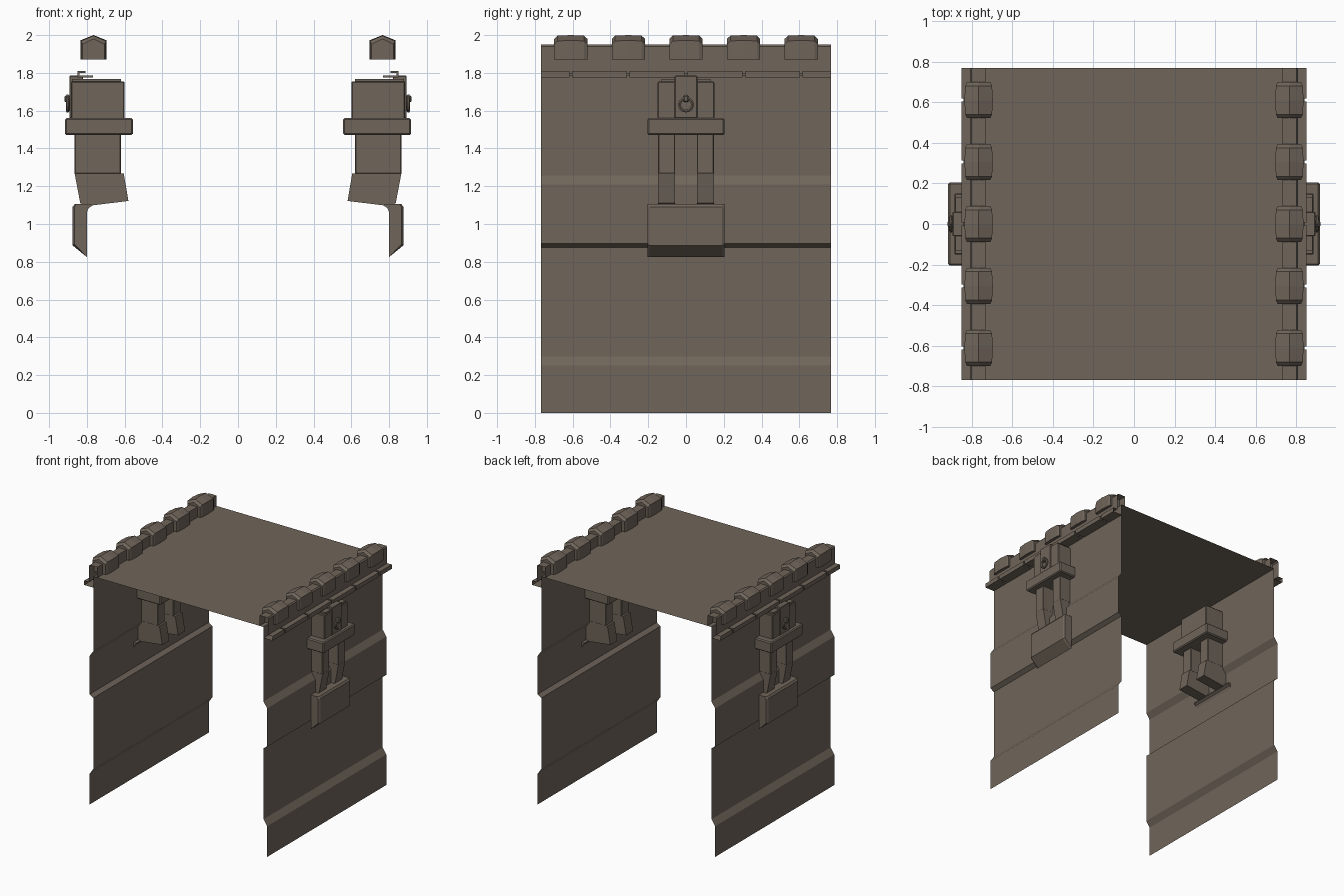
import bpy, bmesh, math
from mathutils import Vector

if "Cube" in bpy.data.objects:
    bpy.data.objects.remove(bpy.data.objects["Cube"])

stone = bpy.data.materials.new("brown_grey_stone")
stone.diffuse_color = (0.16, 0.13, 0.103, 1)
stone.use_nodes = True
stone.node_tree.nodes["Principled BSDF"].inputs["Base Color"].default_value = stone.diffuse_color


def finish(bm, name, mirror=True, solid=True):
    if solid:
        bmesh.ops.recalc_face_normals(bm, faces=bm.faces)
    me = bpy.data.meshes.new(name)
    bm.to_mesh(me)
    bm.free()
    me.materials.append(stone)
    ob = bpy.data.objects.new(name, me)
    bpy.context.collection.objects.link(ob)
    if mirror:
        ob.modifiers.new("mirror", "MIRROR").use_axis[0] = True
    return ob


def loft(name, sections, closed=False, mirror=True):
    """Join (y, [(x, z), ...]) sections; closed sections get end caps."""
    bm = bmesh.new()
    rows = [[bm.verts.new((x, y, z)) for x, z in prof] for y, prof in sections]
    n = len(rows[0])
    for a, b in zip(rows, rows[1:]):
        for i in range(n if closed else n - 1):
            j = (i + 1) % n
            bm.faces.new((a[i], b[i], b[j], a[j]))
    if closed:
        bm.faces.new(rows[0])
        bm.faces.new(rows[-1])
    return finish(bm, name, mirror, closed)


def box(name, x0, x1, y0, y1, z0, z1, bevel=0.0):
    bm = bmesh.new()
    bmesh.ops.create_cube(bm, size=1)
    for v in bm.verts:
        v.co = Vector(((x0 + x1) / 2 + v.co.x * (x1 - x0),
                       (y0 + y1) / 2 + v.co.y * (y1 - y0),
                       (z0 + z1) / 2 + v.co.z * (z1 - z0)))
    if bevel:
        bmesh.ops.bevel(bm, geom=bm.edges[:], offset=bevel, segments=1, affect='EDGES')
    return finish(bm, name)


D = 0.767                       # half depth
spots = [-0.61, -0.305, 0, 0.305, 0.61]

# Thin walls and roof, one open sheet
wall = [(.80, 0), (.80, .25), (.767, .298), (.767, .876), (.80, .898),
        (.80, 1.21), (.767, 1.258), (.767, 1.865)]
wall += [(-x, z) for x, z in reversed(wall)]
loft("walls_and_roof", [(-D, wall), (D, wall)], mirror=False)

# Eaves trim with small grooves in its ledge
upper = [(.808, 1.94), (.80, 1.95), (.732, 1.95), (.732, 1.865)]
full = [(.767, 1.775), (.85, 1.775), (.85, 1.81), (.808, 1.81)] + upper
groove = [(.767, 1.785), (.84, 1.785), (.84, 1.80), (.808, 1.80)] + upper
sections = [(-D, full)]
for c in spots:
    sections += [(c - .007, full), (c - .007, groove), (c + .007, groove), (c + .007, full)]
loft("eaves_trim", sections + [(D, full)])

# Ridge blocks along the eaves
def block_profile(w, drop):
    return [(.765 - w, 1.87), (.765 + w, 1.87), (.765 + w, 1.972 - drop),
            (.765, 2.0 - drop), (.765 - w, 1.972 - drop)]

for c in spots:
    loft("ridge_block", [(c - .088, block_profile(.058, .02)), (c - .07, block_profile(.066, .003)),
                         (c, block_profile(.07, 0)),
                         (c + .07, block_profile(.066, .003)), (c + .088, block_profile(.058, .02))],
         closed=True)

# Bracket head and collar, passing through the wall
box("bracket_head", .60, .885, -.15, .15, 1.55, 1.755, .005)
box("bracket_head_cap", .62, .88, -.13, .13, 1.75, 1.768)
box("bracket_front_plate", .82, .893, -.06, .06, 1.56, 1.785, .004)
box("bracket_collar", .557, .915, -.205, .205, 1.47, 1.56, .008)

# Paired legs and slanted feet
foot = [(.605, 1.268), (.865, 1.268), (.835, 1.11), (.80, 1.095), (.58, 1.122)]
for s in (-1, 1):
    y0, y1 = sorted((s * .057, s * .147))
    box("bracket_leg", .62, .865, y0, y1, 1.265, 1.475, .004)
    loft("bracket_foot", [(y0, foot), (y1, foot)], closed=True)

# Shield plate at the foot, curled over at the top
inner = [(.80, .825), (.80, 1.06), (.792, 1.083), (.775, 1.095)]
wide = inner + [(.775, 1.105), (.855, 1.105), (.866, 1.09), (.866, .893)]
mid = inner + [(.775, 1.105), (.865, 1.105), (.876, 1.09), (.876, .887)]
loft("bracket_shield", [(-.205, wide), (-.19, mid), (.19, mid), (.205, wide)], closed=True)

# Hanging ring and its pin
bm = bmesh.new()
N, M = 14, 6
rings = []
for i in range(N):
    a = 2 * math.pi * i / N
    r = .034 + (.012 if i == 0 else 0)      # pointed top
    rings.append([bm.verts.new((.902 + .009 * math.cos(t),
                                (r + .009 * math.sin(t)) * math.sin(a),
                                1.632 + (r + .009 * math.sin(t)) * math.cos(a)))
                  for t in (2 * math.pi * k / M for k in range(M))])
for i in range(N):
    a, b = rings[i], rings[(i + 1) % N]
    for k in range(M):
        bm.faces.new((a[k], b[k], b[(k + 1) % M], a[(k + 1) % M]))
finish(bm, "hanging_ring")
box("ring_pin", .885, .918, -.014, .014, 1.645, 1.68, .005)
